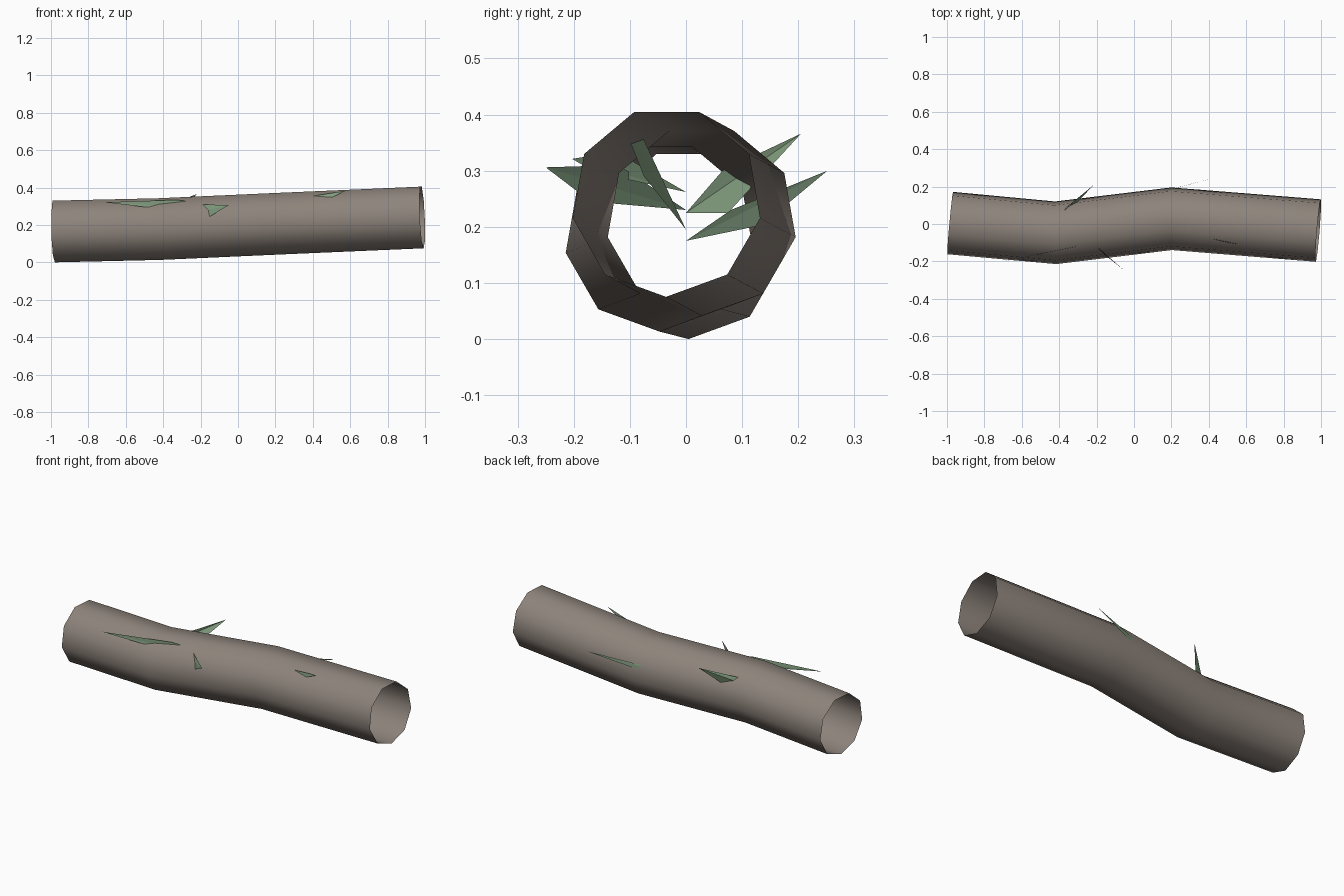
import bpy, bmesh, math
from mathutils import Vector

cube = bpy.data.objects.get("Cube")
if cube:
    bpy.data.objects.remove(cube, do_unlink=True)


def make_material(name, rgb):
    mat = bpy.data.materials.new(name)
    mat.use_nodes = True
    mat.diffuse_color = (*rgb, 1)
    shader = mat.node_tree.nodes["Principled BSDF"]
    shader.inputs["Base Color"].default_value = (*rgb, 1)
    shader.inputs["Roughness"].default_value = 0.9
    return mat


def finish(bm, name, mat, smooth=False):
    mesh = bpy.data.meshes.new(name)
    for face in bm.faces:
        face.smooth = smooth
    bm.to_mesh(mesh)
    bm.free()
    mesh.materials.append(mat)
    obj = bpy.data.objects.new(name, mesh)
    bpy.context.collection.objects.link(obj)
    return obj


bark = make_material("grey brown bark", (0.27, 0.23, 0.20))
green = make_material("muted leaf green", (0.25, 0.38, 0.24))

# Hollow trunk: open nine-sided tube swept along a bent centre line
SIDES, RADIUS = 9, 0.17
path = [Vector(p) for p in ((-0.983, 0.005, 0.17), (-0.42, -0.047, 0.183),
                            (0.2, 0.028, 0.211), (0.985, -0.035, 0.245))]
bm = bmesh.new()
rings = []
for i, centre in enumerate(path):
    before = path[max(i - 1, 0)]
    after = path[min(i + 1, len(path) - 1)]
    tangent = (after - before).normalized()
    side = Vector((0, 0, 1)).cross(tangent).normalized()
    up = tangent.cross(side)
    ring = []
    for k in range(SIDES):
        a = 2 * math.pi * k / SIDES - math.pi / 2
        ring.append(bm.verts.new(centre + RADIUS * (side * math.cos(a) + up * math.sin(a))))
    rings.append(ring)
for r0, r1 in zip(rings, rings[1:]):
    for k in range(SIDES):
        n = (k + 1) % SIDES
        bm.faces.new((r0[k], r0[n], r1[n], r1[k]))
bmesh.ops.recalc_face_normals(bm, faces=bm.faces)
finish(bm, "hollow_trunk", bark, smooth=True)

# Leaves: flat kites rooted inside the trunk (base, upper corner, tip, lower corner)
leaves = {
    "front_long_leaf": ((0.27, 0, 0.262), (-0.33, -0.125, 0.334),
                        (-0.715, -0.203, 0.321), (-0.5, -0.16, 0.296)),
    "front_short_leaf": ((-0.36, 0, 0.23), (-0.2, -0.12, 0.31),
                         (-0.05, -0.25, 0.306), (-0.15, -0.17, 0.245)),
    "front_small_leaf": ((0.0, 0, 0.195), (0.4, -0.075, 0.355),
                         (0.575, -0.112, 0.382), (0.38, -0.075, 0.29)),
    "back_short_leaf": ((-0.47, 0, 0.225), (-0.38, 0.065, 0.30),
                        (-0.22, 0.205, 0.366), (-0.34, 0.075, 0.225)),
    "back_long_leaf": ((-0.52, 0, 0.175), (-0.2, 0.08, 0.23),
                       (0.45, 0.252, 0.30), (0.0, 0.135, 0.203)),
}
for name, corners in leaves.items():
    bm = bmesh.new()
    base, upper, tip, lower = [bm.verts.new(c) for c in corners]
    bm.faces.new((base, upper, tip))
    bm.faces.new((base, tip, lower))
    bmesh.ops.recalc_face_normals(bm, faces=bm.faces)
    finish(bm, name, green)
